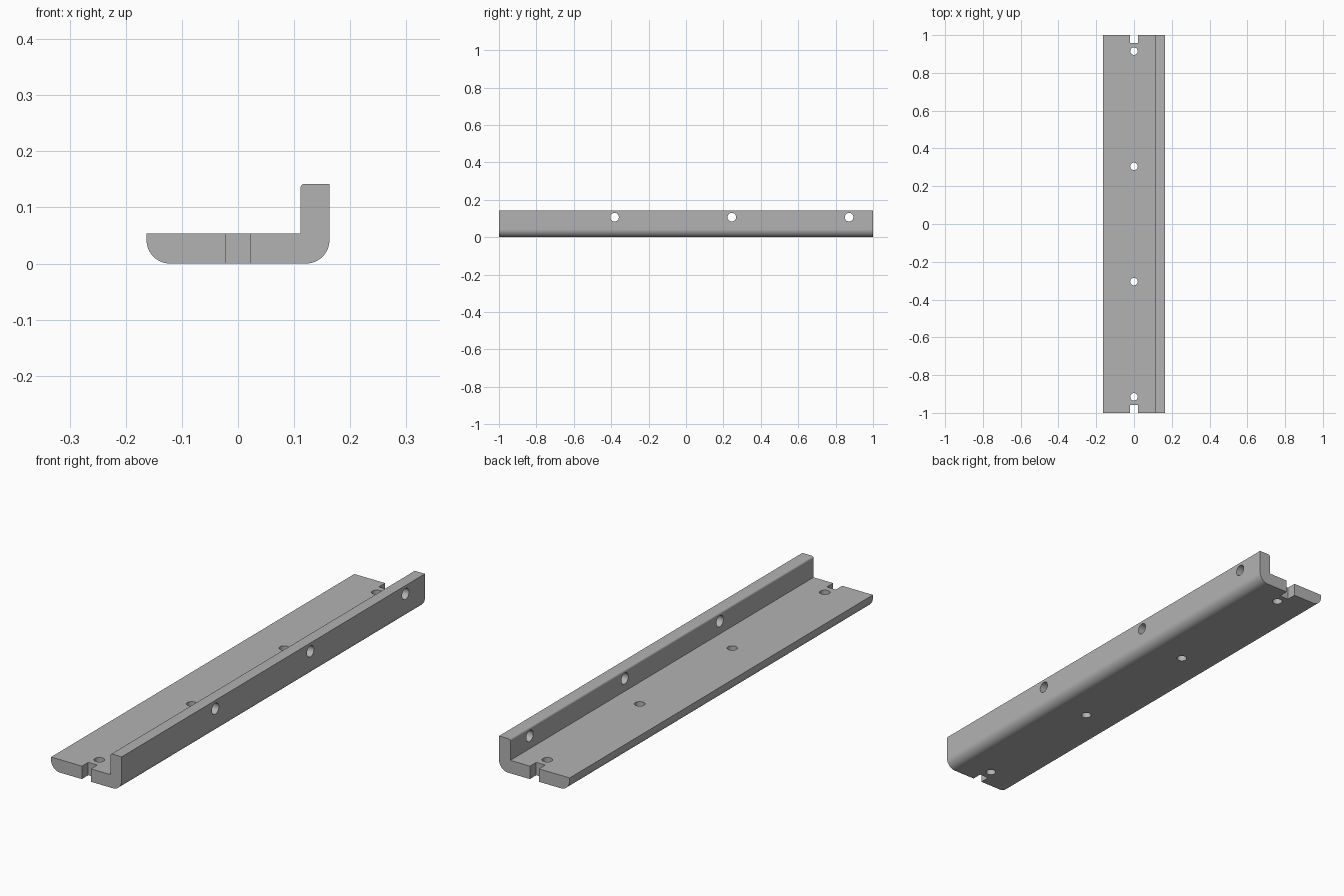
import bpy, bmesh, math
from mathutils import Matrix, Vector

cube = bpy.data.objects.get("Cube")
if cube:
    bpy.data.objects.remove(cube, do_unlink=True)

HALF_W, HEIGHT, BASE, WALL_X = 0.163, 0.142, 0.054, 0.111
EDGE_R, LIP_R = 0.042, 0.008

grey = bpy.data.materials.new("mid grey")
grey.use_nodes = True
colour = (0.45, 0.45, 0.45, 1)
grey.diffuse_color = colour
grey.node_tree.nodes["Principled BSDF"].inputs["Base Color"].default_value = colour


def make_object(name, bm):
    bmesh.ops.recalc_face_normals(bm, faces=bm.faces)
    mesh = bpy.data.meshes.new(name)
    bm.to_mesh(mesh)
    bm.free()
    mesh.materials.append(grey)
    obj = bpy.data.objects.new(name, mesh)
    bpy.context.collection.objects.link(obj)
    return obj


def arc(cx, cz, r, start, end, steps):
    angles = [math.radians(start + (end - start) * i / steps) for i in range(steps + 1)]
    return [(cx + r * math.cos(a), cz + r * math.sin(a)) for a in angles]


# Angle profile with rounded lower edges, extruded along y
profile = [(-HALF_W, BASE)]
profile += arc(-HALF_W + EDGE_R, EDGE_R, EDGE_R, 180, 270, 16)
profile += arc(HALF_W - EDGE_R, EDGE_R, EDGE_R, 270, 360, 16)
profile += [(HALF_W, HEIGHT)]
profile += arc(WALL_X + LIP_R, HEIGHT - LIP_R, LIP_R, 90, 180, 6)
profile += [(WALL_X, BASE)]

bm = bmesh.new()
face = bm.faces.new([bm.verts.new((x, -1, z)) for x, z in profile])
ext = bmesh.ops.extrude_face_region(bm, geom=[face])
moved = [v for v in ext["geom"] if isinstance(v, bmesh.types.BMVert)]
bmesh.ops.translate(bm, verts=moved, vec=(0, 2, 0))
rail = make_object("angle_rail", bm)

# Cutters for base holes, wall holes and end notches
bm = bmesh.new()


def drill(location, radius, rotation):
    bmesh.ops.create_cone(bm, cap_ends=True, segments=32, radius1=radius, radius2=radius,
                          depth=0.2, matrix=Matrix.Translation(location) @ rotation)


for y in (-0.915, -0.305, 0.305, 0.915):
    drill((0, y, 0.03), 0.02, Matrix())
for y in (-0.382, 0.245, 0.872):
    drill((HALF_W, y, 0.107), 0.023, Matrix.Rotation(math.pi / 2, 4, "Y"))
for side in (-1, 1):
    bmesh.ops.create_cube(bm, size=1, matrix=Matrix.Translation((0, side, 0.03))
                          @ Matrix.Diagonal((0.042, 0.084, 0.2, 1)))
cutter = make_object("hole_cutter", bm)
cutter.hide_render = True

# Cut the openings, then discard the helper
cut = rail.modifiers.new("openings", "BOOLEAN")
cut.operation = "DIFFERENCE"
cut.solver = "EXACT"
cut.object = cutter
bpy.context.view_layer.objects.active = rail
rail.select_set(True)
cutter.select_set(False)
bpy.ops.object.modifier_apply(modifier=cut.name)
bpy.data.objects.remove(cutter, do_unlink=True)

# Smooth rounded edges and bores, sharp corners
bpy.ops.object.shade_smooth_by_angle(angle=math.radians(30))
